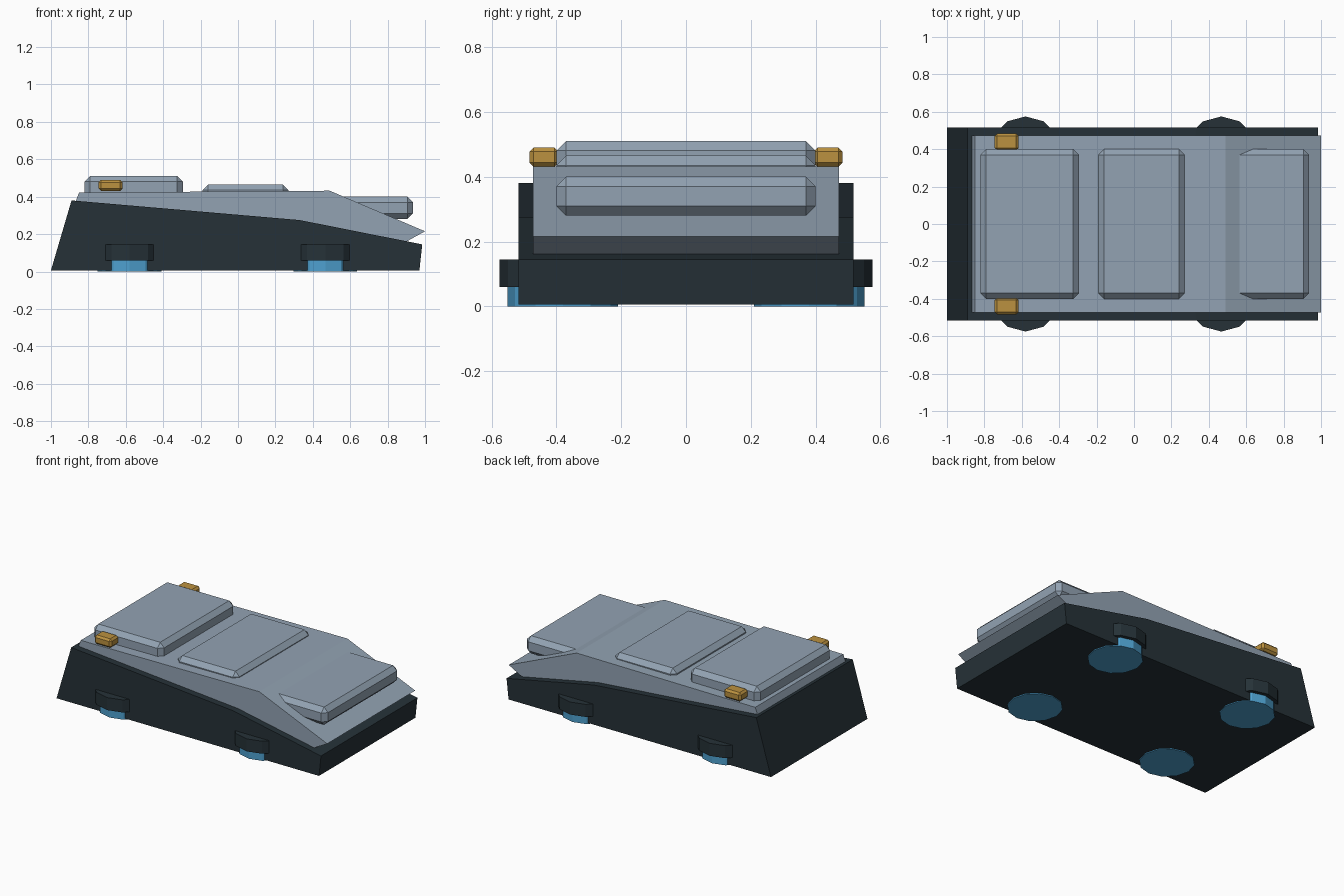
import bpy, bmesh, math
from mathutils import Matrix

if "Cube" in bpy.data.objects:
    bpy.data.objects.remove(bpy.data.objects["Cube"])


def material(name, rgb):
    m = bpy.data.materials.new(name)
    m.diffuse_color = (*rgb, 1)
    m.use_nodes = True
    m.node_tree.nodes["Principled BSDF"].inputs["Base Color"].default_value = m.diffuse_color
    return m


DARK = material("dark slate", (0.019, 0.031, 0.039))
GREY = material("blue grey", (0.29, 0.365, 0.45))
GOLD = material("amber", (0.50, 0.285, 0.05))
BLUE = material("thruster blue", (0.075, 0.35, 0.62))


def finish(bm, name, mat):
    bmesh.ops.recalc_face_normals(bm, faces=bm.faces)
    me = bpy.data.meshes.new(name)
    bm.to_mesh(me)
    bm.free()
    me.materials.append(mat)
    ob = bpy.data.objects.new(name, me)
    bpy.context.collection.objects.link(ob)
    return ob


def extruded_profile(name, points, half_width, mat):
    """Side profile (x, z) extruded across y."""
    bm = bmesh.new()
    face = bm.faces.new([bm.verts.new((x, -half_width, z)) for x, z in points])
    ext = bmesh.ops.extrude_face_region(bm, geom=[face], use_keep_orig=True)
    verts = [g for g in ext["geom"] if isinstance(g, bmesh.types.BMVert)]
    bmesh.ops.translate(bm, verts=verts, vec=(0, 2 * half_width, 0))
    return finish(bm, name, mat)


def bevelled_box(name, x, y, z, bevel, mat):
    """Box given by its (min, max) ranges, with chamfered edges."""
    ranges = (x, y, z)
    bm = bmesh.new()
    place = Matrix.Translation([(a + b) / 2 for a, b in ranges])
    size = Matrix.Diagonal([b - a for a, b in ranges] + [1])
    bmesh.ops.create_cube(bm, size=1, matrix=place @ size)
    bmesh.ops.bevel(bm, geom=bm.edges[:], offset=bevel, segments=1,
                    affect='EDGES', profile=0.5)
    return finish(bm, name, mat)


def disc(name, x, y, z0, z1, radius, mat):
    """Twelve-sided upright cylinder with a corner facing outwards."""
    bm = bmesh.new()
    bmesh.ops.create_cone(bm, cap_ends=True, segments=12, radius1=radius,
                          radius2=radius, depth=z1 - z0,
                          matrix=Matrix.Translation((x, y, (z0 + z1) / 2)))
    return finish(bm, name, mat)


# Lower hull and upper deck
extruded_profile("lower_hull", [(-1, 0.006), (-0.89, 0.38), (0.33, 0.275),
                                (0.985, 0.145), (0.97, 0.006)], 0.517, DARK)
extruded_profile("upper_deck", [(-0.87, 0.37), (-0.85, 0.422), (0.49, 0.432),
                                (1.0, 0.215), (0.9, 0.16), (0.33, 0.25)], 0.472, GREY)

# Raised deck panels
for name, x, z in (("rear_panel", (-0.82, -0.295), (0.39, 0.51)),
                   ("middle_panel", (-0.19, 0.27), (0.345, 0.465)),
                   ("front_panel", (0.45, 0.935), (0.28, 0.40))):
    bevelled_box(name, x, (-0.4, 0.4), z, 0.03, GREY)

# Mirrored lights, thruster housings and glowing thrusters
for s, side in ((-1, "right"), (1, "left")):
    bevelled_box("tail_light_" + side, (-0.745, -0.617),
                 sorted((s * 0.393, s * 0.483)), (0.43, 0.49), 0.013, GOLD)
    for x, end in ((-0.58, "rear"), (0.467, "front")):
        disc(f"thruster_housing_{end}_{side}", x, s * 0.38, 0.06, 0.145, 0.195, DARK)
        disc(f"thruster_glow_{end}_{side}", x, s * 0.38, 0.0, 0.10, 0.17, BLUE)
